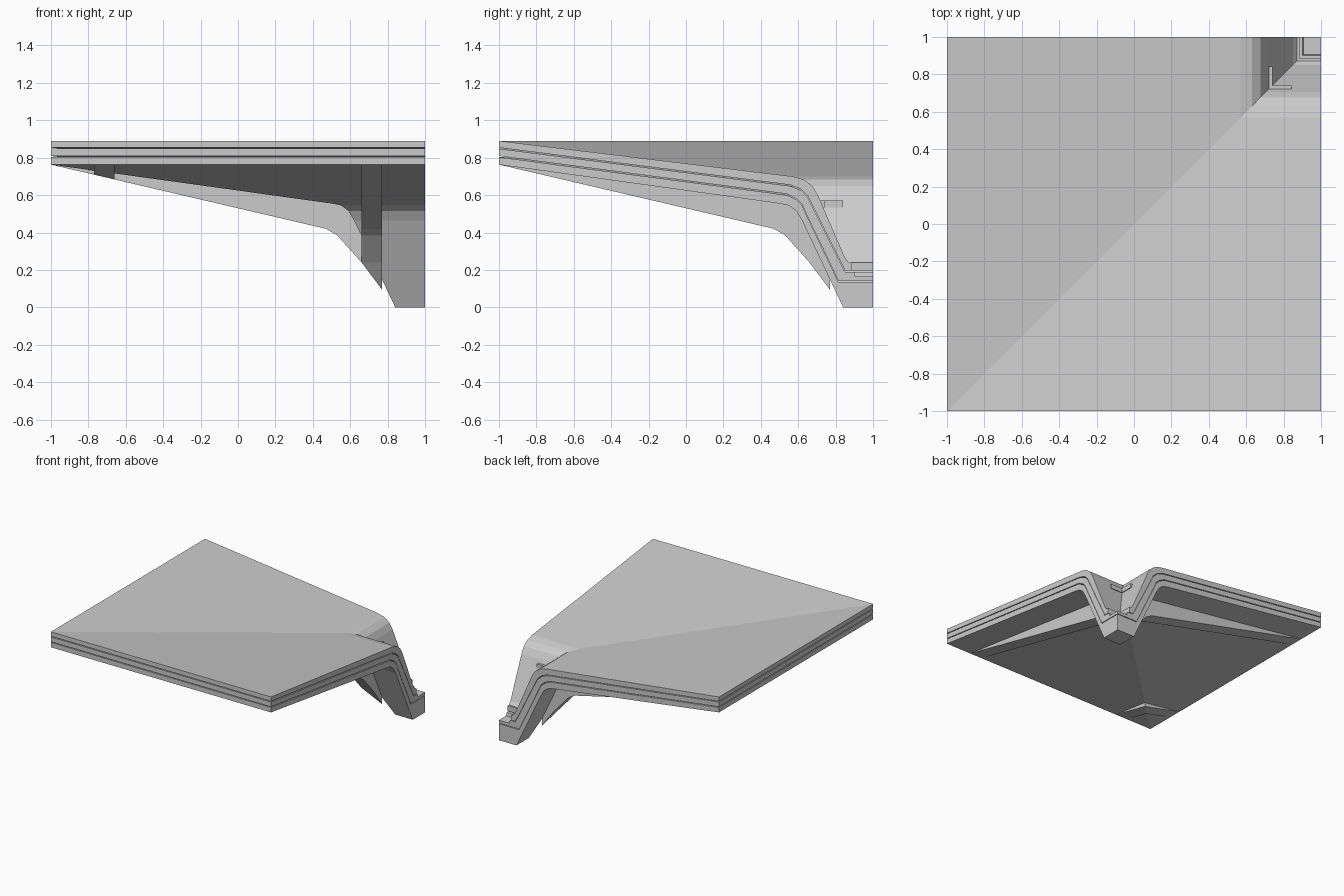
import bpy, bmesh
from mathutils import Vector

if "Cube" in bpy.data.objects:
    bpy.data.objects.remove(bpy.data.objects["Cube"])

# Profiles as (distance along the slope, height); both slopes share them
ROOF_TOP = [(-1, .89), (.57, .70), (.63, .683), (.675, .65), (.705, .60),
            (.85, .265), (.87, .24), (.885, .24)]
JOINT_1 = [(-1, .848), (.56, .648), (.615, .625), (.65, .59), (.68, .53),
           (.85, .19), (.885, .19)]
CORE_TOP = JOINT_1[:-1] + [(.90, .19), (.905, .165), (1, .165)]
JOINT_2 = [(-1, .803), (.54, .60), (.59, .575), (.62, .545), (.645, .49),
           (.815, .135), (1, .135)]
UNDERSIDE = [(-1, .763), (.50, .555), (.55, .545), (.59, .515), (.62, .465),
             (.84, 0), (1, 0)]
RIB_BOTTOM = [(-1, .763), (.47, .42), (.53, .385), (.66, .24), (.84, 0)]
GAP = .006


def finish(bm, name):
    bmesh.ops.remove_doubles(bm, verts=bm.verts, dist=.0002)
    bmesh.ops.recalc_face_normals(bm, faces=bm.faces)
    me = bpy.data.meshes.new(name)
    bm.to_mesh(me)
    bm.free()
    ob = bpy.data.objects.new(name, me)
    bpy.context.collection.objects.link(ob)
    return ob


def mitred_layer(name, top, bottom, lift=0):
    """Sweep a section round the corner, mitred on the diagonal x = y."""
    loop = top + [(t, z + lift) for t, z in reversed(bottom)]
    bm = bmesh.new()
    rows = [[bm.verts.new(p) for p in ((1, t, z), (t, t, z), (t, 1, z))]
            for t, z in loop]
    for i, row in enumerate(rows):
        nxt = rows[(i + 1) % len(rows)]
        for k in (0, 1):
            if (row[k].co - row[k + 1].co).length > .0001 or \
                    (nxt[k].co - nxt[k + 1].co).length > .0001:
                bm.faces.new((row[k], row[k + 1], nxt[k + 1], nxt[k]))
    bm.faces.new([r[0] for r in rows])
    bm.faces.new([r[2] for r in reversed(rows)])
    return finish(bm, name)


def rib_pair(name, a, b):
    """Rib running down one slope, cut at the diagonal and mirrored."""
    outline = RIB_BOTTOM + list(reversed(UNDERSIDE[1:-2]))
    bm = bmesh.new()
    face = bm.faces.new([bm.verts.new((a, t, z)) for t, z in outline])
    ext = bmesh.ops.extrude_face_region(bm, geom=[face], use_keep_orig=True)
    bmesh.ops.translate(bm, vec=(b - a, 0, 0), verts=[
        v for v in ext["geom"] if isinstance(v, bmesh.types.BMVert)])
    bmesh.ops.bisect_plane(bm, geom=bm.verts[:] + bm.edges[:] + bm.faces[:],
                           plane_co=(0, 0, 0), plane_no=Vector((-1, 1, 0)),
                           clear_outer=True)
    dup = bmesh.ops.duplicate(bm, geom=bm.verts[:] + bm.edges[:] + bm.faces[:])
    for v in dup["geom"]:
        if isinstance(v, bmesh.types.BMVert):
            v.co.x, v.co.y = v.co.y, v.co.x
    return finish(bm, name)


def box(name, lo, hi):
    bm = bmesh.new()
    bmesh.ops.create_cube(bm, size=1)
    for v in bm.verts:
        v.co = [l + (c + .5) * (h - l) for c, l, h in zip(v.co, lo, hi)]
    return finish(bm, name)


# Three stacked roof layers with thin joints between them
mitred_layer("roof_cover", ROOF_TOP, JOINT_1, GAP)
mitred_layer("roof_core", CORE_TOP, JOINT_2, GAP)
mitred_layer("roof_base", JOINT_2, UNDERSIDE)

# Ribs below the slopes
rib_pair("outer_rib", -.77, -.66)
rib_pair("inner_rib", .66, .77)

# Small angle clip in the valley
box("valley_clip_back", (.72, .72, .535), (.74, .84, .57))
box("valley_clip_side", (.74, .72, .535), (.84, .74, .57))
